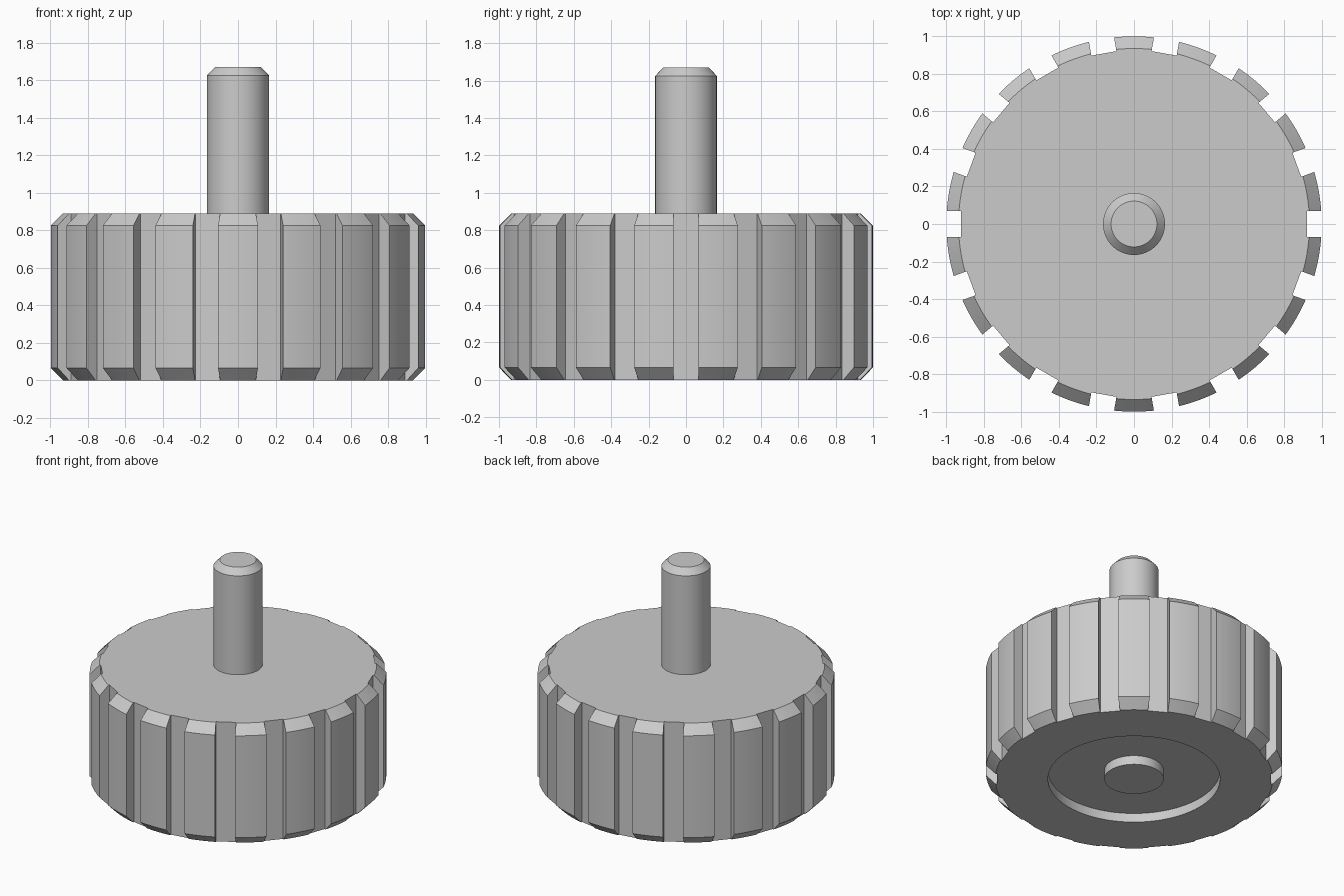
import bpy, bmesh, math
from mathutils import Matrix

default = bpy.data.objects.get("Cube")
if default:
    bpy.data.objects.remove(default, do_unlink=True)

TEETH = 18
SLOT_FLOOR = 0.923
SLOT_WIDTH = 0.136

grey = bpy.data.materials.new("light grey")
grey.use_nodes = True
colour = (0.6, 0.6, 0.6, 1)
grey.diffuse_color = colour
grey.node_tree.nodes["Principled BSDF"].inputs["Base Color"].default_value = colour


def finish(name, bm):
    """Turn a bmesh into a named object."""
    bmesh.ops.recalc_face_normals(bm, faces=bm.faces)
    mesh = bpy.data.meshes.new(name)
    bm.to_mesh(mesh)
    bm.free()
    mesh.materials.append(grey)
    obj = bpy.data.objects.new(name, mesh)
    bpy.context.collection.objects.link(obj)
    return obj


def lathe(name, profile, steps):
    """Revolve a (radius, height) profile around z."""
    bm = bmesh.new()
    verts = [bm.verts.new((r, 0, z)) for r, z in profile]
    edges = [bm.edges.new(pair) for pair in zip(verts, verts[1:])]
    bmesh.ops.spin(bm, geom=verts + edges, cent=(0, 0, 0), axis=(0, 0, 1),
                   angle=math.tau, steps=steps)
    bmesh.ops.remove_doubles(bm, verts=bm.verts, dist=1e-5)
    return finish(name, bm)


def select_only(obj):
    bpy.ops.object.select_all(action="DESELECT")
    obj.select_set(True)
    bpy.context.view_layer.objects.active = obj


# Knob body: chamfered drum, ring recess and central boss underneath
knob = lathe("knob_body", [
    (0, 0), (0.2, 0), (0.2, 0.067), (0.58, 0.067), (0.58, 0),
    (0.935, 0), (1, 0.067), (1, 0.825), (0.935, 0.89), (0, 0.89)], 144)

# Grip slots: straight-sided grooves around the rim
bm = bmesh.new()
for i in range(TEETH):
    place = (Matrix.Rotation(math.tau * i / TEETH, 4, "Z")
             @ Matrix.Translation((SLOT_FLOOR + 0.1, 0, 0.45))
             @ Matrix.Diagonal((0.2, SLOT_WIDTH, 1.2, 1)))
    bmesh.ops.create_cube(bm, size=1, matrix=place)
slots = finish("slot_cutter", bm)
slots.hide_render = True

cut = knob.modifiers.new("grip slots", "BOOLEAN")
cut.operation = "DIFFERENCE"
cut.solver = "EXACT"
cut.object = slots
select_only(knob)
bpy.ops.object.modifier_apply(modifier=cut.name)
bpy.data.objects.remove(slots, do_unlink=True)

# Shaft: plain stud with a chamfered tip
shaft = lathe("shaft", [
    (0, 0.85), (0.165, 0.85), (0.165, 1.625), (0.122, 1.67), (0, 1.67)], 64)

for obj in (knob, shaft):
    select_only(obj)
    bpy.ops.object.shade_smooth_by_angle(angle=math.radians(25))
